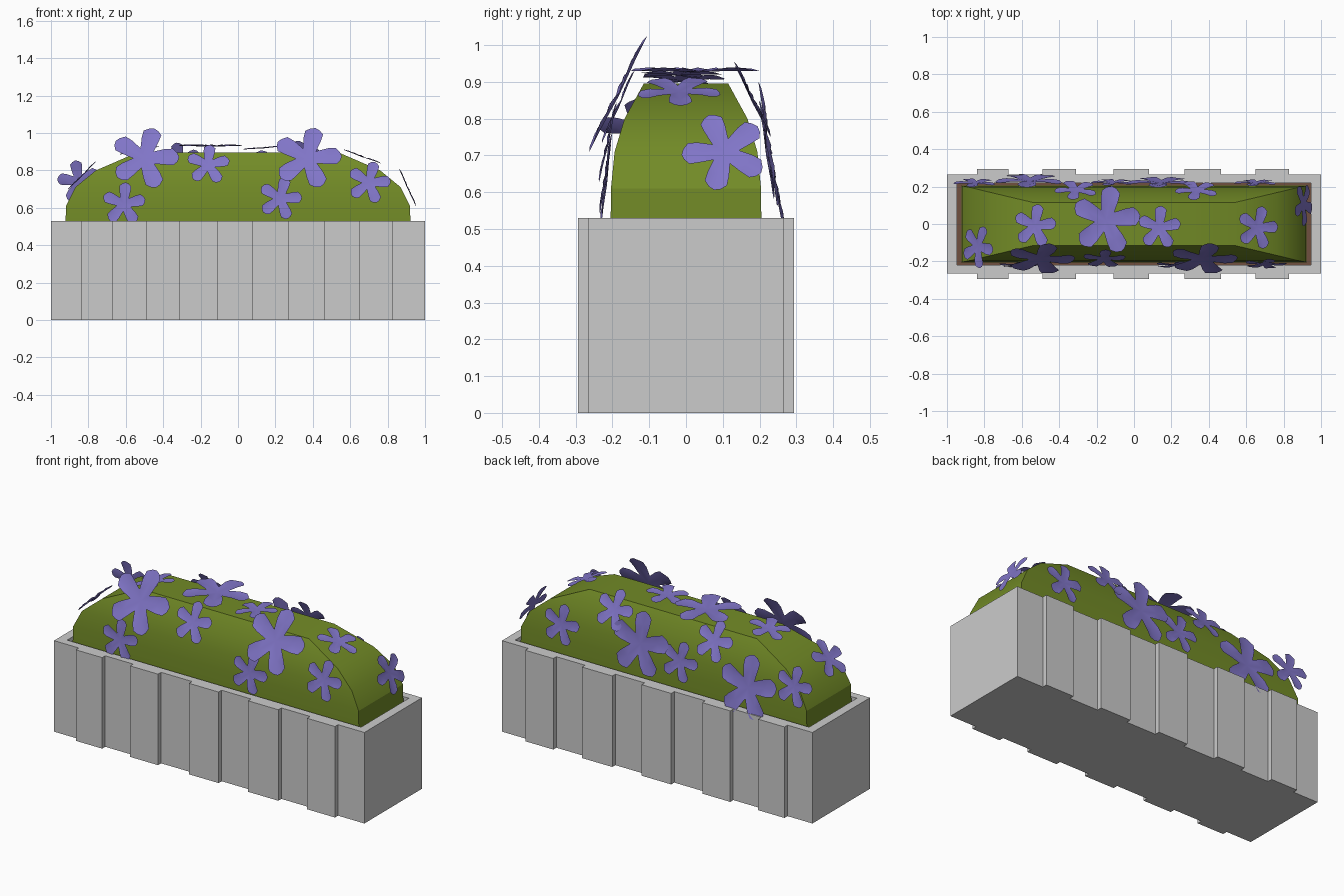
import bpy, bmesh
from math import cos, sin, radians, pi
from mathutils import Vector, Matrix

if "Cube" in bpy.data.objects:
    bpy.data.objects.remove(bpy.data.objects["Cube"])


def material(name, rgb):
    m = bpy.data.materials.new(name)
    m.diffuse_color = (*rgb, 1)
    m.use_nodes = True
    m.node_tree.nodes["Principled BSDF"].inputs["Base Color"].default_value = m.diffuse_color
    return m


green = material("leaf_green", (0.17, 0.26, 0.02))
purple = material("petal_purple", (0.22, 0.18, 0.58))
brown = material("soil_brown", (0.16, 0.08, 0.05))


def finish(bm, name, mat=None, smooth=None):
    bmesh.ops.recalc_face_normals(bm, faces=bm.faces)
    me = bpy.data.meshes.new(name)
    bm.to_mesh(me)
    bm.free()
    ob = bpy.data.objects.new(name, me)
    bpy.context.collection.objects.link(ob)
    if mat:
        me.materials.append(mat)
    if smooth:
        bpy.ops.object.select_all(action='DESELECT')
        ob.select_set(True)
        bpy.context.view_layer.objects.active = ob
        bpy.ops.object.shade_smooth_by_angle(angle=radians(smooth))
    return ob


def loft(name, rings, mat=None, smooth=None):
    """Rectangular rings (z, half_x, half_y) joined and capped."""
    bm = bmesh.new()
    loops = [[bm.verts.new((sx * hx, sy * hy, z))
              for sx, sy in ((-1, -1), (1, -1), (1, 1), (-1, 1))] for z, hx, hy in rings]
    for a, b in zip(loops, loops[1:]):
        for i in range(4):
            j = (i + 1) % 4
            bm.faces.new((a[i], a[j], b[j], b[i]))
    bm.faces.new(loops[0])
    bm.faces.new(loops[-1])
    return finish(bm, name, mat, smooth)


# Hollow planter trough and the soil inside
loft("planter_box", [(0, 1, .265), (.53, 1, .265), (.53, .947, .22), (.46, .947, .22)])
loft("soil", [(.45, .947, .22), (.505, .947, .22)], brown)

# Raised slats on front and back
bm = bmesh.new()
for x0, x1 in ((-.84, -.67), (-.49, -.31), (-.11, .08), (.27, .465), (.65, .83)):
    for side in (-1, 1):
        bmesh.ops.create_cube(bm, size=1, matrix=Matrix.Translation(
            ((x0 + x1) / 2, side * .2765, .265)) @ Matrix.Diagonal((x1 - x0, .033, .53, 1)))
finish(bm, "planter_slats")

# Rounded hedge
loft("hedge", [(.5, .922, .205), (.61, .92, .204), (.71, .87, .194),
               (.80, .76, .167), (.895, .54, .115)], green, 25)

# Petal outline: distance along petal, half width, lift
PETAL = ((.62, .26, .05), (.85, .27, .03), (.97, .14, 0))


def flower(name, pos, normal, radius, turn):
    n = Vector(normal).normalized()
    ref = Vector((0, 1, 0)) if n.z > .8 else Vector((0, 0, 1))
    right = ref.cross(n).normalized()
    up = n.cross(right)
    bm = bmesh.new()

    def vert(u, v, w):
        return bm.verts.new(Vector(pos) + radius * (right * u + up * v + n * w))

    centre = vert(0, 0, -.02)
    step = 2 * pi / 5
    joints = [vert(.34 * cos(radians(turn) + (k - .5) * step),
                   .34 * sin(radians(turn) + (k - .5) * step), .02) for k in range(5)]
    for k in range(5):
        c, s = cos(radians(turn) + k * step), sin(radians(turn) + k * step)
        low = [vert(d * c + w * s, d * s - w * c, h) for d, w, h in PETAL]
        high = [vert(d * c - w * s, d * s + w * c, h) for d, w, h in PETAL]
        tip = vert(1.02 * c, 1.02 * s, 0)
        mid = vert(.6 * c, .6 * s, .0)
        edge = [joints[k]] + low + [tip] + high[::-1] + [joints[(k + 1) % 5]]
        for a, b in zip(edge, edge[1:]):
            bm.faces.new((mid, a, b))
        bm.faces.new((centre, joints[k], mid))
        bm.faces.new((centre, mid, joints[(k + 1) % 5]))
    finish(bm, name, purple, 40)


BIG, SMALL = .182, .115
FLOWERS = (
    # front
    ((-.50, -.185, .865), (0, -1, .5), BIG, 74),
    ((.37, -.185, .865), (0, -1, .5), BIG, 76),
    ((-.16, -.185, .83), (0, -1, .45), SMALL, 85),
    ((-.61, -.217, .62), (0, -1, .12), SMALL, 85),
    ((.225, -.217, .65), (0, -1, .15), SMALL, 75),
    ((.70, -.212, .735), (0, -1, .22), SMALL, 75),
    # back
    ((.65, .22, .70), (0, 1, .15), SMALL, 80),
    ((.335, .18, .855), (0, 1, .5), SMALL, 80),
    ((.14, .223, .725), (0, 1, .15), BIG, 85),
    ((-.115, .222, .69), (0, 1, .15), SMALL, 75),
    ((-.31, .182, .845), (0, 1, .5), SMALL, 80),
    ((-.56, .232, .66), (0, 1, .2), BIG, 85),
    ((-.85, .22, .74), (0, 1, .2), SMALL, 80),
    # ends
    ((-.835, -.12, .77), (-1, 0, 1), SMALL, 80),
    ((.905, .105, .71), (1, 0, .45), SMALL, 112),
    # top
    ((.66, -.02, .875), (.36, 0, 1), SMALL, 75),
    ((.135, -.02, .92), (-.08, 0, 1), SMALL, 85),
    ((-.15, .02, .93), (0, 0, 1), BIG, 80),
    ((-.53, -.01, .905), (-.2, 0, 1), SMALL, 80),
)
for i, spec in enumerate(FLOWERS):
    flower(f"flower_{i + 1}", *spec)
